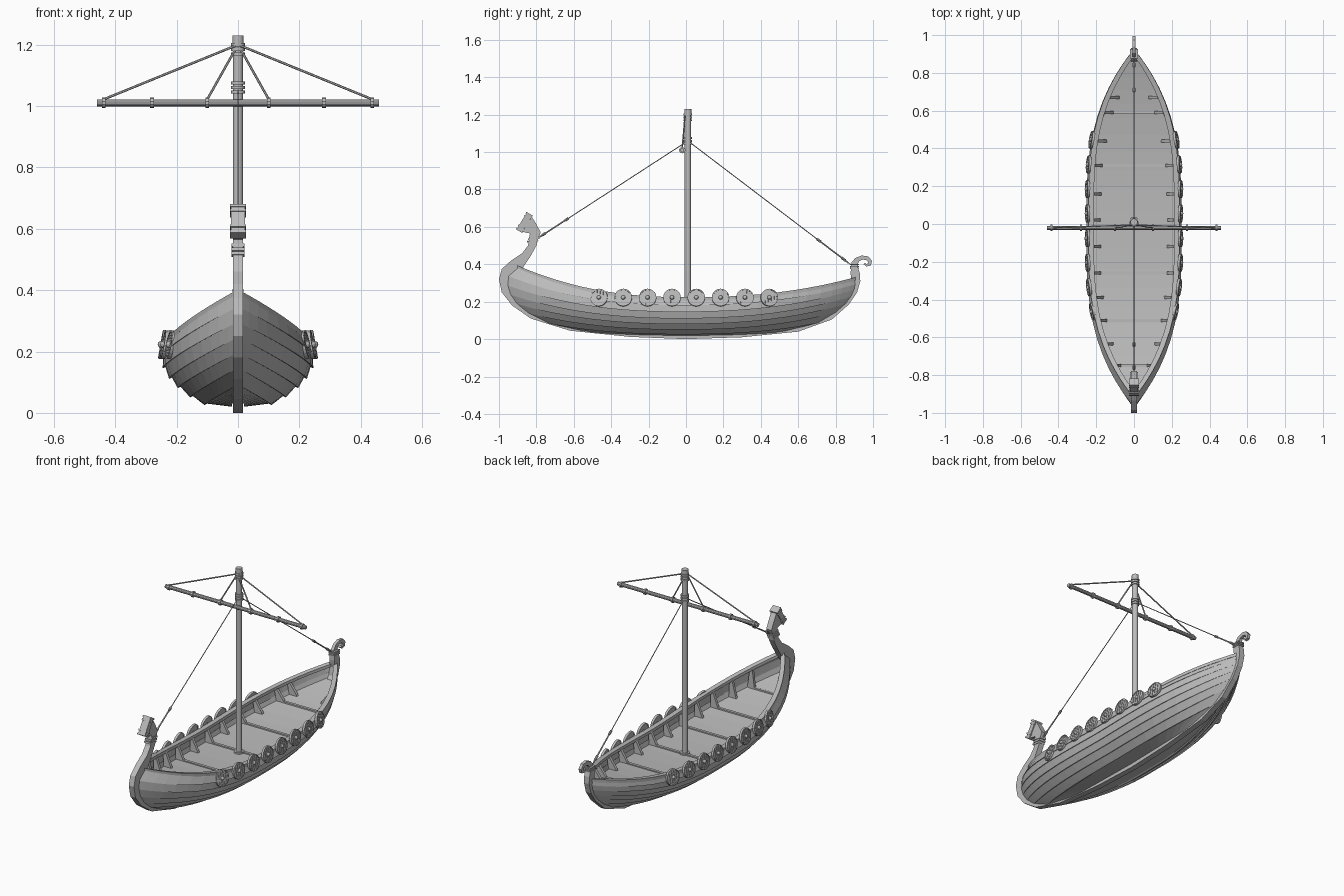
import bpy, bmesh, math
from mathutils import Vector, Matrix

if "Cube" in bpy.data.objects:
    bpy.data.objects.remove(bpy.data.objects["Cube"])

wood = bpy.data.materials.new("weathered grey")
wood.use_nodes = True
wood.diffuse_color = (0.5, 0.5, 0.5, 1)
wood.node_tree.nodes["Principled BSDF"].inputs["Base Color"].default_value = (0.5, 0.5, 0.5, 1)


def make(name, verts, faces, fix=True):
    me = bpy.data.meshes.new(name)
    me.from_pydata([tuple(v) for v in verts], [], faces)
    if fix:
        bm = bmesh.new()
        bm.from_mesh(me)
        bmesh.ops.recalc_face_normals(bm, faces=bm.faces)
        bm.to_mesh(me)
        bm.free()
    ob = bpy.data.objects.new(name, me)
    bpy.context.collection.objects.link(ob)
    me.materials.append(wood)
    return ob


def loft(name, rings):
    """Skin a row of closed rings and cap both ends."""
    n = len(rings[0])
    verts = [v for r in rings for v in r]
    faces = [(i * n + j, i * n + (j + 1) % n, (i + 1) * n + (j + 1) % n, (i + 1) * n + j)
             for i in range(len(rings) - 1) for j in range(n)]
    faces += [tuple(range(n)), tuple(range(len(verts) - n, len(verts)))]
    return make(name, verts, faces)


def plate(name, outline, half):
    """Side outline of (y, z) points, thickened across x."""
    return loft(name, [[(x, y, z) for y, z in outline] for x in (-half, half)])


def band(name, pairs, half):
    """Strip between an outer and an inner side curve."""
    return loft(name, [[(-half, a, b), (half, a, b), (half, c, d), (-half, c, d)]
                       for a, b, c, d in pairs])


def rod(name, a, b, r, sides=10):
    a, b = Vector(a), Vector(b)
    d = b - a
    bpy.ops.mesh.primitive_cylinder_add(vertices=sides, radius=r, depth=d.length, location=(a + b) / 2,
                                        rotation=d.to_track_quat('Z', 'Y').to_euler())
    ob = bpy.context.object
    ob.name = name
    ob.data.materials.append(wood)
    bpy.ops.object.shade_smooth_by_angle()
    return ob


def mirror(ob):
    ob.modifiers.new("Mirror", 'MIRROR')


# Hull lines, keel to sheer: midship (x, z), bow end (y, z), stern end (y, z)
MID = [(.02, .02), (.1, .03), (.147, .055), (.187, .085), (.215, .115), (.236, .15), (.242, .185), (.235, .218)]
BOW = [(-.55, .04), (-.74, .085), (-.85, .14), (-.91, .19), (-.945, .24), (-.96, .29), (-.955, .34), (-.9, .387)]
STERN = [(.55, .04), (.72, .09), (.81, .145), (.86, .19), (.89, .23), (.905, .265), (.912, .295), (.905, .325)]


def hull(u, k):
    i = min(int(k), 6)
    f = k - i
    mx, mz, by, bz, sy, sz = [p[i][c] * (1 - f) + p[i + 1][c] * f
                              for p in (MID, BOW, STERN) for c in (0, 1)]
    t = abs(2 * u - 1)
    x = mx * (1 - t ** (2.2 + k * .12)) + .012 * t
    z = mz + ((bz if u < .5 else sz) - mz) * t ** 2.3
    return Vector((x, by + (sy - by) * u, z))


def hull_at(y, k):
    a, b = hull(0, k).y, hull(1, k).y
    return hull((y - a) / (b - a), k)


# Overlapping planked hull
N = 24
US = [.5 - .5 * math.cos(math.pi * (.08 + .84 * i / N)) for i in range(N + 1)]
US = [(u - US[0]) / (US[-1] - US[0]) for u in US]
verts, faces = [], []
for u in US:
    for k in range(7):
        lip = .009 * (1 - abs(2 * u - 1) ** 6) if k else 0
        verts += [hull(u, k) + Vector((lip, 0, -lip * .5)), hull(u, k + 1)]
for i in range(N):
    for j in range(13):
        a = i * 14 + j
        faces.append((a, a + 14, a + 15, a + 1))
skin = make("hull_planks", verts, faces, fix=False)
sol = skin.modifiers.new("Thickness", 'SOLIDIFY')
sol.thickness = .012
sol.offset = -1
mirror(skin)

# Gunwale rail
rings = []
for u in US:
    p = hull(u, 7)
    inner = max(p.x - .024, .002)
    rings.append([(p.x + .005, p.y, p.z - .012), (p.x + .005, p.y, p.z + .006),
                  (inner, p.y, p.z + .006), (inner, p.y, p.z - .012)])
mirror(loft("gunwale_rail", rings))

# Deck
rings = []
for u in US:
    p = hull(u, 4.6)
    x = max(p.x - .006, .004)
    rings.append([(-x, p.y, p.z), (x, p.y, p.z), (x, p.y, p.z - .012), (-x, p.y, p.z - .012)])
loft("deck", rings)

# Deck beams and side knees
for i, y in enumerate([-.75, -.635, -.51, -.39, -.26, -.12, .02, .16, .31, .44, .59, .67]):
    d, s = hull_at(y, 4.6), hull_at(y, 7)
    w = .008
    prof = [(d.x - .055, d.z), (d.x - .05, d.z + .012), (s.x - .025, s.z - .008),
            (s.x - .008, s.z - .01), (d.x - .005, d.z)]
    mirror(loft("side_knee", [[(x, y + e, z) for x, z in prof] for e in (-w, w)]))
    if i % 2 == 0:
        x = d.x - .01
        loft("deck_beam", [[(q, y - w, d.z - .005), (q, y - w, d.z + .007),
                            (q, y + w, d.z + .007), (q, y + w, d.z - .005)] for q in (-x, x)])

# Keel with bow and stern posts
band("keel_and_posts", [
    (-.835, .535, -.795, .525), (-.845, .50, -.80, .50), (-.875, .46, -.83, .445),
    (-.935, .42, -.86, .40), (-.985, .375, -.885, .36), (-1, .32, -.94, .31), (-.985, .25, -.93, .26),
    (-.93, .18, -.88, .20), (-.83, .11, -.79, .14), (-.62, .045, -.6, .075), (-.3, .012, -.3, .04),
    (0, 0, 0, .03), (.3, .01, .3, .04), (.6, .04, .59, .07), (.78, .105, .75, .135),
    (.87, .185, .83, .20), (.915, .25, .875, .26), (.932, .31, .885, .31), (.93, .35, .88, .35),
    (.918, .385, .882, .385)], .017)

# Curled stern tip
band("stern_curl", [
    (.88, .38, .92, .38), (.885, .41, .918, .402), (.905, .434, .927, .418), (.94, .447, .945, .425),
    (.975, .442, .963, .423), (.995, .418, .974, .413), (.988, .394, .973, .404),
    (.965, .388, .964, .402), (.95, .4, .958, .408)], .009)

# Carved bow head with a ridged snout
plate("bow_head", [(-.838, .53), (-.795, .525), (-.777, .57), (-.80, .615), (-.825, .655),
                   (-.868, .62), (-.88, .575), (-.835, .565)], .017)
c0, c1 = Vector((-.893, .578)), Vector((-.836, .67))
along = (c1 - c0).normalized()
out = Vector((-along.y, along.x))


def snout_block(name, a, b, depth, half):
    p, q = c0.lerp(c1, a), c0.lerp(c1, b)
    plate(name, [tuple(v) for v in (p - out * depth, p + out * depth, q + out * depth, q - out * depth)], half)


snout_block("snout", 0, 1, .016, .022)
for a in (0, .2, .75, .92):
    snout_block("snout_ridge", a, a + .08, .02, .026)

# Rope collars on both posts
for i in range(3):
    y, z = -.825 + i * .006, .512 + i * .013
    plate("bow_collar", [(y - .026, z + .004), (y - .024, z + .014), (y + .03, z + .006), (y + .028, z - .004)], .021)
    z = .375 + i * .01
    plate("stern_collar", [(.876, z), (.876, z + .007), (.926, z + .007), (.926, z)], .02)

# Mast with bands
MY = .01
rod("mast", (0, MY, .1), (0, MY, 1.2), .017, 14)
rod("mast_cap", (0, MY, 1.2), (0, MY, 1.23), .019, 14)
for z in (1.17, 1.185, 1.2, 1.045, 1.06, 1.075):
    rod("mast_band", (0, MY, z - .005), (0, MY, z + .005), .023, 14)
rod("mast_step", (0, MY, .12), (0, MY, .145), .028, 14)

# Yard, its rings and lifts
YY, YZ = -.02, 1.01
rod("yard", (-.46, YY, YZ), (.46, YY, YZ), .011)
for s in (-1, 1):
    for x in (.1, .28, .437):
        rod("yard_ring", (s * x - .006, YY, YZ), (s * x + .006, YY, YZ), .017)
    for x in (.1, .437):
        rod("yard_lift", (0, MY - .015, 1.2), (s * x, YY, YZ + .012), .004, 6)

# Fore and back stays with tensioners
for end in ((0, -.8, .535), (0, .885, .395)):
    top, low = Vector((0, MY, 1.06)), Vector(end)
    rod("stay", top, low, .0025, 6)
    rod("stay_tensioner", low.lerp(top, .02), low.lerp(top, .2), .004, 6)
    for f in (.05, .2):
        rod("stay_block", low.lerp(top, f - .012), low.lerp(top, f + .012), .007, 8)


# Round shields: planks, rim and boss, hung along both sides
def shield(y, side):
    p = hull_at(y, 7)
    g = hull_at(y + .02, 7) - hull_at(y - .02, 7)
    yaw = math.atan2(-g.x, g.y)
    bm = bmesh.new()
    R = .047
    bmesh.ops.create_cone(bm, cap_ends=True, segments=20, radius1=R - .003, radius2=R - .003, depth=.006)
    for i in range(-2, 3):
        w = .0066
        h = math.sqrt(R * R - (abs(i) * .0165 + w) ** 2) - .003
        bmesh.ops.create_cube(bm, matrix=Matrix.Translation((0, i * .0165, .003)) @ Matrix.Diagonal((2 * h, 2 * w, .006, 1)))
    bmesh.ops.create_uvsphere(bm, u_segments=10, v_segments=6, radius=.012,
                              matrix=Matrix.Translation((0, 0, .005)))
    prof = [(R, -.005), (R, .008), (R - .006, .008), (R - .006, -.005)]
    ring = [[bm.verts.new((r * math.cos(a), r * math.sin(a), z)) for r, z in prof]
            for a in [math.tau * i / 20 for i in range(20)]]
    for i in range(20):
        for j in range(4):
            bm.faces.new((ring[i][j], ring[(i + 1) % 20][j], ring[(i + 1) % 20][(j + 1) % 4], ring[i][(j + 1) % 4]))
    bmesh.ops.recalc_face_normals(bm, faces=bm.faces)
    me = bpy.data.meshes.new("shield")
    bm.to_mesh(me)
    bm.free()
    me.materials.append(wood)
    ob = bpy.data.objects.new("shield", me)
    bpy.context.collection.objects.link(ob)
    turn = Matrix.Rotation(yaw if side > 0 else math.pi - yaw, 4, 'Z')
    ob.matrix_world = (Matrix.Translation((side * (p.x + .009), y, .222)) @ turn
                       @ Matrix.Rotation(math.radians(80), 4, 'Y'))


for side in (-1, 1):
    for i in range(8):
        shield(-.465 + i * .13, side)
